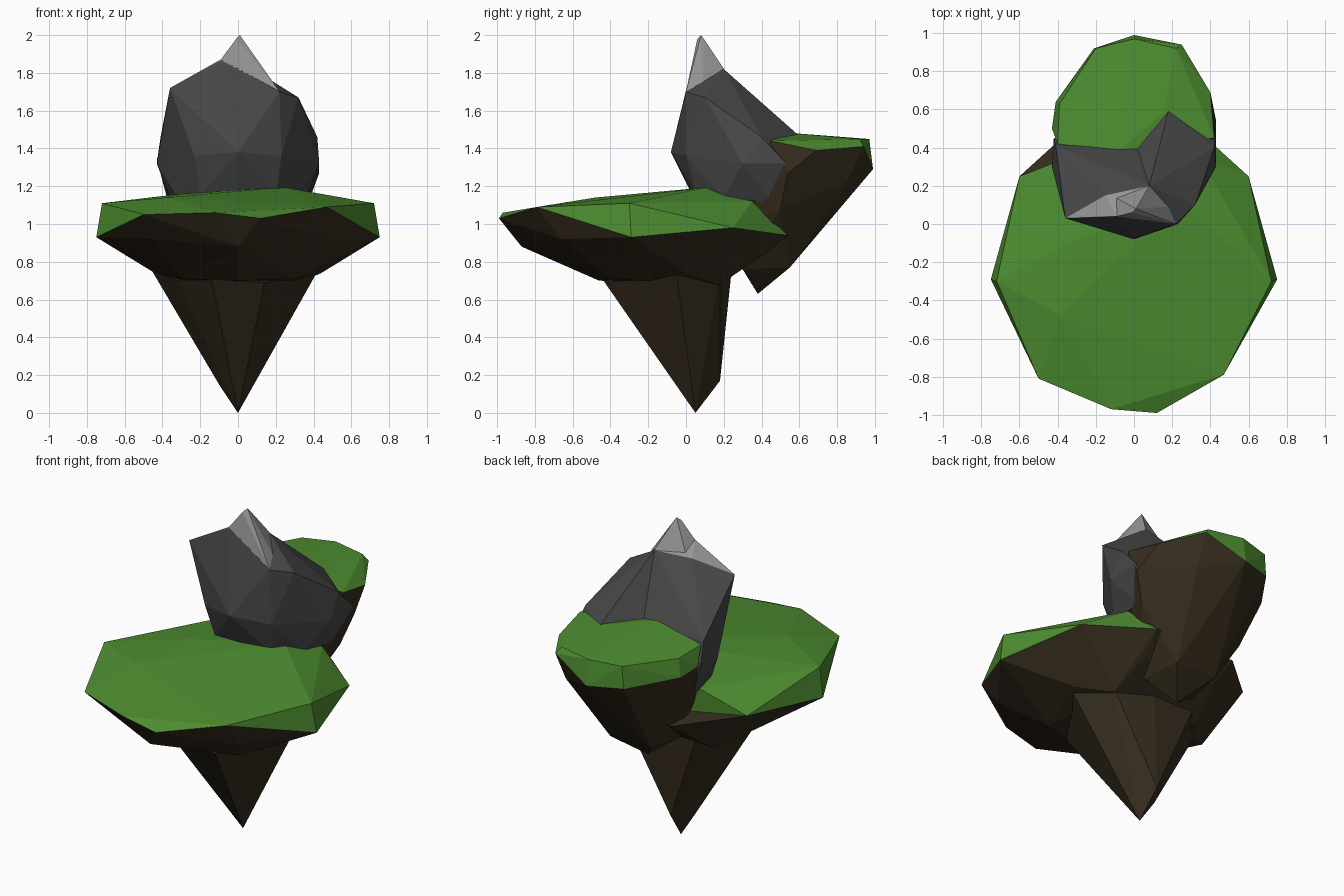
import bpy, bmesh


def material(name, r, g, b):
    m = bpy.data.materials.new(name)
    m.diffuse_color = (r, g, b, 1)
    return m


GRASS = material("grass_green", 0.075, 0.27, 0.030)
DIRT = material("dirt_brown", 0.037, 0.026, 0.013)
ROCK = material("rock_grey", 0.064, 0.064, 0.066)
SNOW = material("peak_grey", 0.30, 0.30, 0.30)


def pair(x, y, z):
    """A point and its mirror image across x = 0."""
    return [(x, y, z), (-x, y, z)]


def chunk(name, points, mat):
    """Faceted boulder: the convex hull of a few corner points."""
    bm = bmesh.new()
    for p in points:
        bm.verts.new(p)
    bmesh.ops.convex_hull(bm, input=bm.verts[:])
    loose = [v for v in bm.verts if not v.link_faces]
    bmesh.ops.delete(bm, geom=loose, context='VERTS')
    bmesh.ops.recalc_face_normals(bm, faces=bm.faces[:])
    me = bpy.data.meshes.new(name)
    bm.to_mesh(me)
    bm.free()
    me.materials.append(mat)
    ob = bpy.data.objects.new(name, me)
    bpy.context.collection.objects.link(ob)
    return ob


# Large lower island: the grass and dirt share one rim
rim = [(-0.12, -0.97, 1.06), (0.12, -0.99, 1.03), (0.47, -0.79, 1.09),
       (-0.50, -0.81, 1.05), *pair(0.75, -0.29, 0.93),
       *pair(0.60, 0.25, 0.98), (0.28, 0.54, 0.94)]
chunk("lower_grass", rim + [
    *pair(0.72, -0.30, 1.11), *pair(0.34, 0.35, 1.12),
    (0.24, 0.12, 1.195), (0.48, -0.20, 1.14), (-0.30, -0.08, 1.16),
    (-0.38, -0.48, 1.14), (0.13, -0.60, 1.11)], GRASS)
chunk("lower_dirt", rim + [
    (-0.28, 0.54, 0.94), (0, -0.87, 0.88), *pair(0.46, -0.66, 0.92),
    *pair(0.44, 0.0, 0.74), *pair(0.30, -0.40, 0.71),
    (0, -0.46, 0.70), *pair(0.30, 0.18, 0.68), *pair(0.25, 0.40, 0.83)], DIRT)

# Hanging spike below the lower island
chunk("hanging_spike", [
    (-0.14, -0.44, 0.71), (0.14, -0.43, 0.69), (0.41, -0.05, 0.73),
    (0.32, 0.18, 0.74), (0.05, 0.24, 0.74), (-0.24, 0.24, 0.74),
    (-0.46, 0.0, 0.76), (-0.32, -0.25, 0.70), (-0.04, -0.20, 0.38),
    (-0.10, 0.06, 0.15), (-0.02, 0.18, 0.17), (0, 0.05, 0)], DIRT)

# Small upper island at the back
back_rim = [(0.42, 0.45, 1.44), (0.40, 0.69, 1.39), (0.25, 0.94, 1.41),
            (0, 0.99, 1.29), (-0.21, 0.92, 1.30), (-0.41, 0.64, 1.32),
            (-0.43, 0.50, 1.34)]
chunk("upper_grass", back_rim + [
    (-0.20, 0.92, 1.44), (0, 0.97, 1.45), (0.22, 0.92, 1.45),
    (-0.39, 0.63, 1.43), (-0.08, 0.38, 1.49), (0.15, 0.58, 1.48),
    (-0.40, 0.42, 1.44)], GRASS)
chunk("upper_dirt", back_rim + [
    (0.24, 0.85, 1.22), (0.43, 0.54, 1.27), *pair(0.36, 0.50, 1.08),
    *pair(0.14, 0.55, 0.77), *pair(0.18, 0.30, 0.76), *pair(0.28, 0.30, 1.0),
    (0, 0.38, 0.63)], DIRT)

# Dark boulder: main body plus a lobe running back on the right
cap_rim = [(-0.36, 0.03, 1.72), (-0.15, 0.15, 1.81), (0.08, 0.20, 1.82),
           (0.32, 0.10, 1.67), (0.22, 0.0, 1.70)]
side = [(0.43, 0.53, 1.32), (0.42, 0.40, 1.46), (0.35, 0.46, 1.11)]
chunk("boulder", cap_rim + [
    (0, -0.08, 1.38), *pair(0.23, 0.0, 1.36), (-0.09, 0.04, 1.87),
    *pair(0.20, 0.06, 1.15), *pair(0.32, 0.20, 1.14), (0, 0.03, 1.16),
    *pair(0.43, 0.30, 1.32), (0.42, 0.40, 1.46), (0.35, 0.46, 1.11),
    (-0.35, 0.42, 1.11), (0, 0.38, 1.47), (-0.15, 0.34, 1.47),
    (-0.41, 0.41, 1.46), (-0.42, 0.45, 1.34)], ROCK)
chunk("boulder_lobe", side + [
    (0.08, 0.20, 1.82), (0.32, 0.10, 1.67), (0.18, 0.59, 1.475),
    (0, 0.38, 1.47), (0.20, 0.06, 1.15), (0.43, 0.30, 1.32)], ROCK)

# Pale pointed cap
chunk("pale_cap", cap_rim + [(-0.09, 0.04, 1.872)], SNOW)
chunk("pale_peak", [
    (-0.09, 0.04, 1.872), (0.18, 0.09, 1.75), (0.22, 0.0, 1.702),
    (0.08, 0.20, 1.822), (-0.10, 0.14, 1.81), (-0.01, 0.06, 1.98),
    (0.01, 0.08, 2.0), (0.025, 0.105, 1.965)], SNOW)
